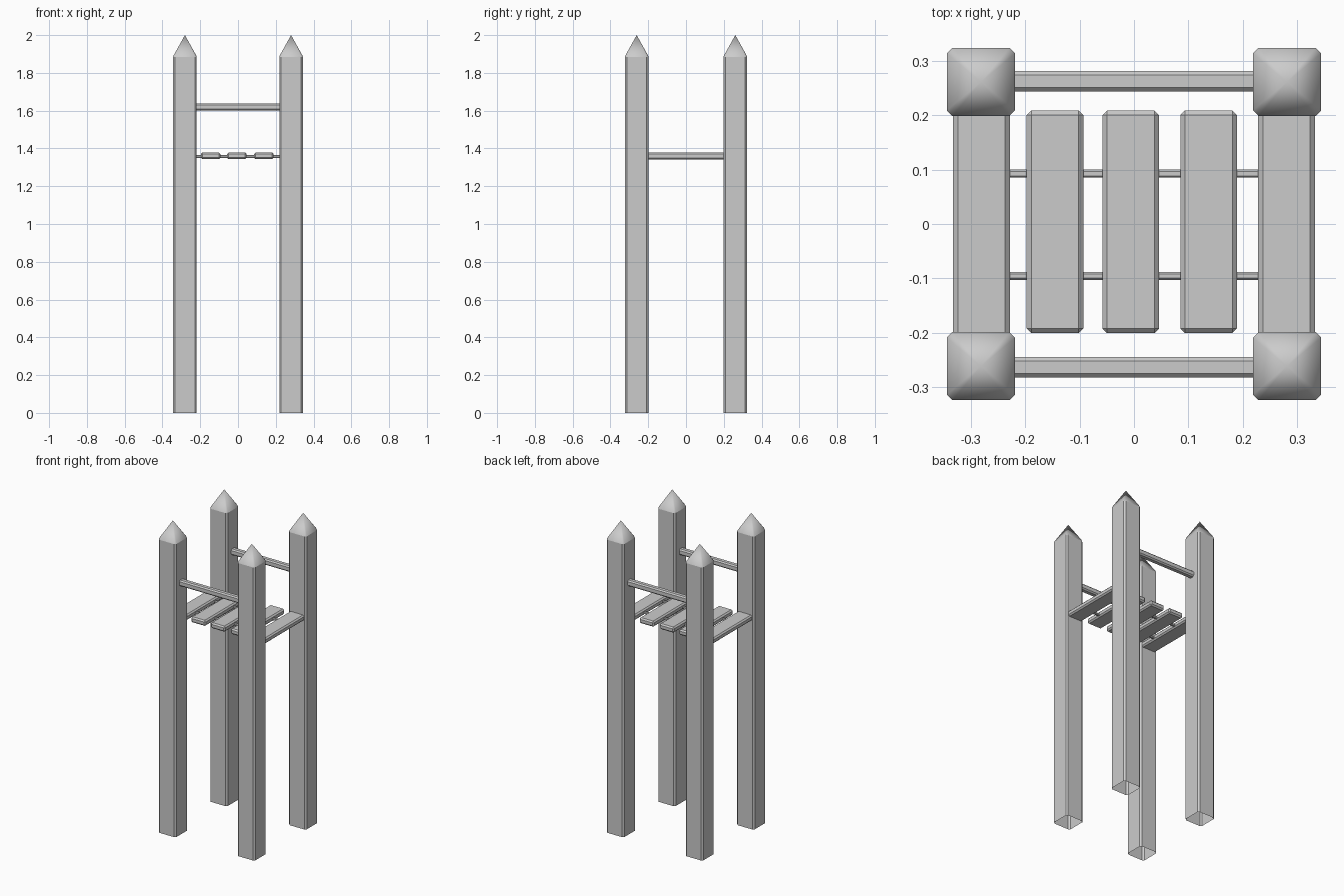
import bpy
import bmesh
from mathutils import Vector

old = bpy.data.objects.get("Cube")
if old:
    bpy.data.objects.remove(old, do_unlink=True)

# Single plain grey material
GREY = (0.6, 0.6, 0.6, 1.0)
grey = bpy.data.materials.new("plain_grey")
grey.use_nodes = True
grey.diffuse_color = GREY
grey.node_tree.nodes["Principled BSDF"].inputs["Base Color"].default_value = GREY


def finish(name, bm):
    bmesh.ops.recalc_face_normals(bm, faces=bm.faces)
    mesh = bpy.data.meshes.new(name)
    bm.to_mesh(mesh)
    bm.free()
    mesh.materials.append(grey)
    obj = bpy.data.objects.new(name, mesh)
    bpy.context.collection.objects.link(obj)
    return obj


def beam(name, centre, size, chamfer, axis=None):
    """Box with chamfered edges; with an axis, only edges along it are cut."""
    bm = bmesh.new()
    bmesh.ops.create_cube(bm, size=1)
    for v in bm.verts:
        v.co = Vector(c + p * s for c, p, s in zip(centre, v.co, size))
    edges = [e for e in bm.edges if axis is None
             or abs((e.verts[0].co - e.verts[1].co)[axis]) > 1e-6]
    bmesh.ops.bevel(bm, geom=edges, offset=chamfer, segments=1,
                    affect='EDGES', profile=0.5)
    return finish(name, bm)


def ring(bm, cx, cy, z, half, cut):
    """Square outline with cut corners."""
    a, b = half, half - cut
    outline = [(a, -b), (a, b), (b, a), (-b, a), (-a, b), (-a, -b), (-b, -a), (b, -a)]
    return [bm.verts.new((cx + x, cy + y, z)) for x, y in outline]


def post(name, cx, cy):
    """Hollow post, open underneath, with a smooth pointed cap."""
    bm = bmesh.new()
    rings = [ring(bm, cx, cy, z, h, c) for z, h, c in
             ((0, 0.0625, 0.010), (1.885, 0.0625, 0.010), (1.892, 0.060, 0.010))]
    tip = bm.verts.new((cx, cy, 2.0))
    for level in range(2):
        lo, hi = rings[level], rings[level + 1]
        for i in range(8):
            j = (i + 1) % 8
            f = bm.faces.new((lo[i], lo[j], hi[j], hi[i]))
            f.smooth = level == 1
    for i in range(8):
        f = bm.faces.new((rings[2][i], rings[2][(i + 1) % 8], tip))
        f.smooth = True
    return finish(name, bm)


# Four corner posts
for side, x in (("left", 0.281), ("right", -0.281)):
    for end, y in (("front", -0.261), ("back", 0.261)):
        post(f"{end}_{side}_post", x, y)

# Hand rails at the front and back
for end, y in (("front", -0.263), ("back", 0.262)):
    beam(f"{end}_rail", (0, y, 1.619), (0.444, 0.038, 0.038), 0.0078, axis=0)

# Side boards between the posts
for side, x in (("left", 0.28), ("right", -0.28)):
    beam(f"{side}_side_board", (x, 0, 1.36), (0.104, 0.404, 0.036), 0.0085, axis=1)

# Floating slats
for name, x in (("right", -0.145), ("middle", -0.006), ("left", 0.137)):
    beam(f"{name}_slat", (x, 0.004, 1.361), (0.104, 0.409, 0.036), 0.0085)

# Thin rods threaded through the slats
for end, y in (("front", -0.0955), ("back", 0.0925)):
    beam(f"{end}_rod", (0, y, 1.357), (0.47, 0.015, 0.015), 0.0035, axis=0)
